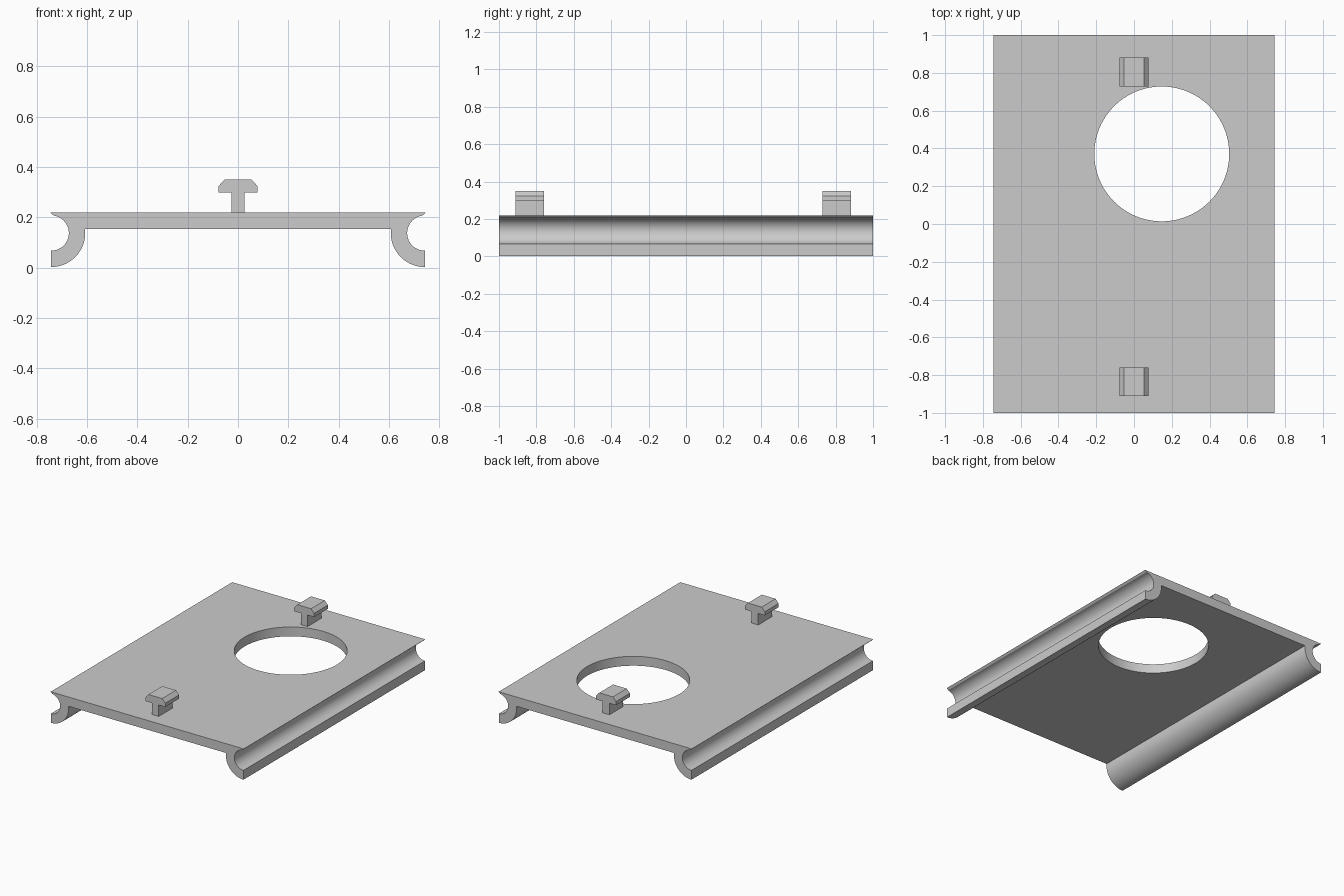
import bpy, bmesh
from math import sin, cos, radians

if "Cube" in bpy.data.objects:
    bpy.data.objects.remove(bpy.data.objects["Cube"], do_unlink=True)

grey = bpy.data.materials.new("plain grey")
grey.use_nodes = True
colour = (0.6, 0.6, 0.6, 1)
grey.diffuse_color = colour
grey.node_tree.nodes["Principled BSDF"].inputs["Base Color"].default_value = colour


def extrude_profile(name, half, y0, y1):
    """Mirror a half outline (x > 0, top to bottom) and extrude it along y."""
    outline = half + [(-x, z) for x, z in reversed(half)]
    bm = bmesh.new()
    face = bm.faces.new([bm.verts.new((x, y0, z)) for x, z in outline])
    moved = bmesh.ops.extrude_face_region(bm, geom=[face])["geom"]
    verts = [v for v in moved if isinstance(v, bmesh.types.BMVert)]
    bmesh.ops.translate(bm, vec=(0, y1 - y0, 0), verts=verts)
    if face.is_valid and len(bm.faces) < len(outline) + 2:
        bm.faces.new([v for v in bm.verts if v not in verts])
    bmesh.ops.recalc_face_normals(bm, faces=bm.faces)
    mesh = bpy.data.meshes.new(name)
    bm.to_mesh(mesh)
    bm.free()
    mesh.materials.append(grey)
    obj = bpy.data.objects.new(name, mesh)
    bpy.context.collection.objects.link(obj)
    return obj


def arc(cx, cz, r, start, end, steps):
    angles = [radians(start + (end - start) * i / steps) for i in range(steps + 1)]
    return [(cx + r * cos(a), cz + r * sin(a)) for a in angles]


# Carriage plate with a curved rail channel along each side
edge, mid = 0.742, 0.137
half = [(0.745, 0.218)]
half += arc(edge, mid, 0.07, 98, 270, 24)
half += arc(edge, mid, 0.135, 270, 180, 18)
half += [(0.607, 0.153)]
plate = extrude_profile("carriage_plate", half, -1, 1)

# Round opening through the plate
bpy.ops.mesh.primitive_cylinder_add(vertices=96, radius=0.357, depth=0.6,
                                    location=(0.147, 0.371, 0.2))
cutter = bpy.context.object
cutter.name = "opening_cutter"
cutter.data.materials.append(grey)
cut = plate.modifiers.new("round opening", "BOOLEAN")
cut.operation = "DIFFERENCE"
cut.solver = "EXACT"
cut.object = cutter
bpy.ops.object.select_all(action="DESELECT")
plate.select_set(True)
bpy.context.view_layer.objects.active = plate
bpy.ops.object.modifier_apply(modifier=cut.name)
bpy.data.objects.remove(cutter, do_unlink=True)
bpy.ops.object.shade_smooth_by_angle(angle=radians(25))

# T-shaped studs on top, with chamfered heads
stud = [(0.053, 0.35), (0.077, 0.324), (0.077, 0.298), (0.026, 0.298), (0.026, 0.216)]
for name, y in (("front_stud", -0.911), ("back_stud", 0.729)):
    extrude_profile(name, stud, y, y + 0.152)
